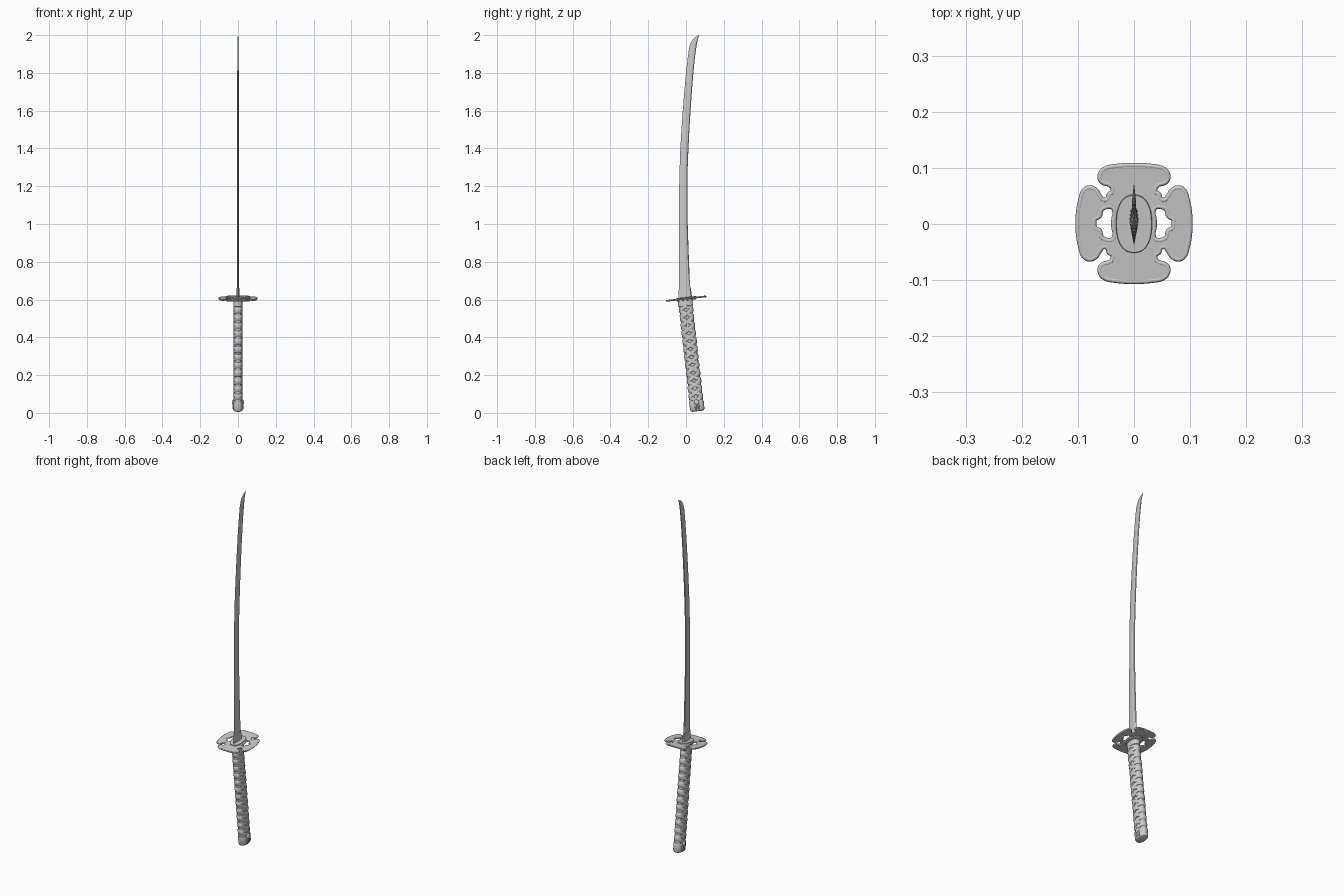
import bpy, bmesh
from math import sin, cos, pi, radians
from mathutils import Matrix

if "Cube" in bpy.data.objects:
    bpy.data.objects.remove(bpy.data.objects["Cube"])

# Grip, guard and fittings share one tilted frame centred on the guard
TILT = Matrix.Translation((0, 0.001, 0.605)) @ Matrix.Rotation(radians(6.4), 4, 'X')
GRIP_Y = -0.007


def finish(name, bm, matrix=Matrix(), angle=35):
    bmesh.ops.recalc_face_normals(bm, faces=bm.faces)
    me = bpy.data.meshes.new(name)
    bm.to_mesh(me)
    bm.free()
    me.shade_smooth()
    me.set_sharp_from_angle(angle=radians(angle))
    ob = bpy.data.objects.new(name, me)
    ob.matrix_world = matrix
    bpy.context.collection.objects.link(ob)
    return ob


def loft(name, rings, matrix=Matrix(), angle=35):
    """Skin closed rings of equal length and cap both ends."""
    bm = bmesh.new()
    vs = [[bm.verts.new(p) for p in r] for r in rings]
    n = len(rings[0])
    for a, b in zip(vs, vs[1:]):
        for i in range(n):
            j = (i + 1) % n
            bm.faces.new((a[i], a[j], b[j], b[i]))
    bm.faces.new(vs[0])
    bm.faces.new(vs[-1])
    return finish(name, bm, matrix, angle)


def oval(t, a, b, k=0.85):
    f = lambda v: (abs(v) ** k) * (1 if v > 0 else -1)
    return a * f(cos(t)), b * f(sin(t))


def oval_loft(name, sections, y0, n=40):
    rings = []
    for z, a, b in sections:
        pts = [oval(2 * pi * i / n, a, b) for i in range(n)]
        rings.append([(x, y + y0, z) for x, y in pts])
    return loft(name, rings, TILT)


# Blade: height, cutting edge y, spine y, half thickness
BLADE = [(0.60, -.036, .028, .0055), (0.70, -.037, .020, .0053),
         (0.85, -.037, .014, .0052), (1.00, -.037, .009, .0050),
         (1.20, -.036, .007, .0048), (1.30, -.0335, .009, .0047),
         (1.40, -.030, .013, .0046), (1.50, -.024, .018, .0045),
         (1.60, -.017, .024, .0044), (1.70, -.009, .031, .0042),
         (1.80, .000, .039, .0040), (1.88, .009, .047, .0038),
         (1.93, .016, .054, .0036), (1.955, .023, .0575, .0032),
         (1.975, .034, .062, .0025), (1.988, .047, .066, .0017),
         (1.996, .061, .069, .0009), (2.0, .070, .0708, .0002)]


def blade_ring(z, e, s, t):
    w = s - e
    return [(0, e, z), (t, e + .62 * w, z), (t * .65, s - .07 * w, z), (0, s, z),
            (-t * .65, s - .07 * w, z), (-t, e + .62 * w, z)]


loft("blade", [blade_ring(*r) for r in BLADE], angle=12)
loft("blade_collar", [blade_ring(*r) for r in
                      [(.605, -.039, .033, .0085), (.645, -.039, .0275, .0078),
                       (.66, -.038, .025, .0068)]], angle=20)


# Guard: four lobes with keyhole notches and two side openings
def curve_part(name, loops, rim=0, thick=0):
    cu = bpy.data.curves.new(name, 'CURVE')
    cu.dimensions = '3D' if rim else '2D'
    cu.resolution_u = 5
    if rim:
        cu.bevel_depth = rim
        cu.bevel_resolution = 2
    else:
        cu.fill_mode = 'BOTH'
        cu.extrude = thick
    for loop in loops:
        sp = cu.splines.new('BEZIER')
        sp.bezier_points.add(len(loop) - 1)
        sp.use_cyclic_u = True
        for bp, (x, y) in zip(sp.bezier_points, loop):
            bp.co = (x, y, 0)
            bp.handle_left_type = bp.handle_right_type = 'AUTO'
    ob = bpy.data.objects.new(name, cu)
    ob.matrix_world = TILT
    bpy.context.collection.objects.link(ob)


quarter = [(0, .104), (.03, .1025), (.053, .097), (.060, .088), (.060, .079),
           (.054, .073), (.044, .070), (.038, .064), (.038, .056), (.044, .052),
           (.047, .044), (.055, .042), (.062, .050), (.069, .060), (.079, .064),
           (.088, .060), (.095, .042), (.099, .02), (.100, 0)]
half = quarter + [(x, -y) for x, y in quarter[-2::-1]]
outline = half + [(-x, y) for x, y in half[-2:0:-1]]
hole_top = [(.071, 0), (.070, .008), (.062, .013), (.058, .025), (.049, .030),
            (.038, .029), (.034, .020), (.036, .007)]
hole = hole_top + [(x, -y) for x, y in hole_top[:0:-1]]
loops = [outline, hole, [(-x, y) for x, y in hole]]
curve_part("guard_plate", loops, thick=.0035)
curve_part("guard_rim", loops, rim=.0045)
oval_loft("guard_spacer", [(-.010, .030, .050), (-.009, .032, .052),
                           (.007, .032, .052), (.008, .031, .051)], 0)

# Grip core, upper ferrule and pommel cap
oval_loft("grip_core", [(-.57, .0215, .0355), (-.30, .020, .034), (-.02, .0215, .0355)], GRIP_Y)
oval_loft("grip_ferrule", [(-.040, .0225, .036), (-.038, .0245, .0385),
                           (-.010, .0245, .0385), (-.005, .0235, .0375)], GRIP_Y)
oval_loft("pommel_cap", [(-.599, .017, .029), (-.596, .022, .0345), (-.588, .0255, .038),
                         (-.550, .0255, .039), (-.545, .024, .0375)], GRIP_Y)


# Cord wrap: opposed stepped helices that cross on the flat sides
def wrap_band(name, sign, phase):
    bm = bmesh.new()
    pitch, per_turn, turns = .084, 32, 6
    rows = []
    for i in range(per_turn * turns + 1):
        t = 2 * pi * i / per_turn
        zc = -.541 + pitch * (t + sin(2 * t) / 2) / (2 * pi)
        hw = .0165 - .0040 * cos(t) ** 2
        lift = .0005 * sign * cos(t + phase)
        row = []
        for u, d in ((-1, -.001), (-.85, .0022), (0, .0036), (.85, .0022), (1, -.001)):
            x, y = oval(sign * t + phase, .0210 + d + lift, .0348 + d)
            row.append(bm.verts.new((x, y + GRIP_Y, min(max(zc + u * hw, -.552), -.03))))
        rows.append(row)
    for a, b in zip(rows, rows[1:]):
        for k in range(4):
            bm.faces.new((a[k], a[k + 1], b[k + 1], b[k]))
    finish(name, bm, TILT, 50)


for sign in (1, -1):
    for phase in (0, pi):
        wrap_band("grip_wrap", sign, phase)

# Knots and end straps on both sides of the pommel
for side in (1, -1):
    for name, y, z, size in (("pommel_knot", 0, -.552, (.008, .013, .015)),
                             ("pommel_strap", -.008, -.572, (.005, .005, .020)),
                             ("pommel_strap", .008, -.572, (.005, .005, .020))):
        bm = bmesh.new()
        bmesh.ops.create_uvsphere(bm, u_segments=16, v_segments=10, radius=1)
        bmesh.ops.scale(bm, vec=size, verts=bm.verts)
        bmesh.ops.translate(bm, vec=(side * .0245, y + GRIP_Y, z), verts=bm.verts)
        finish(name, bm, TILT)
